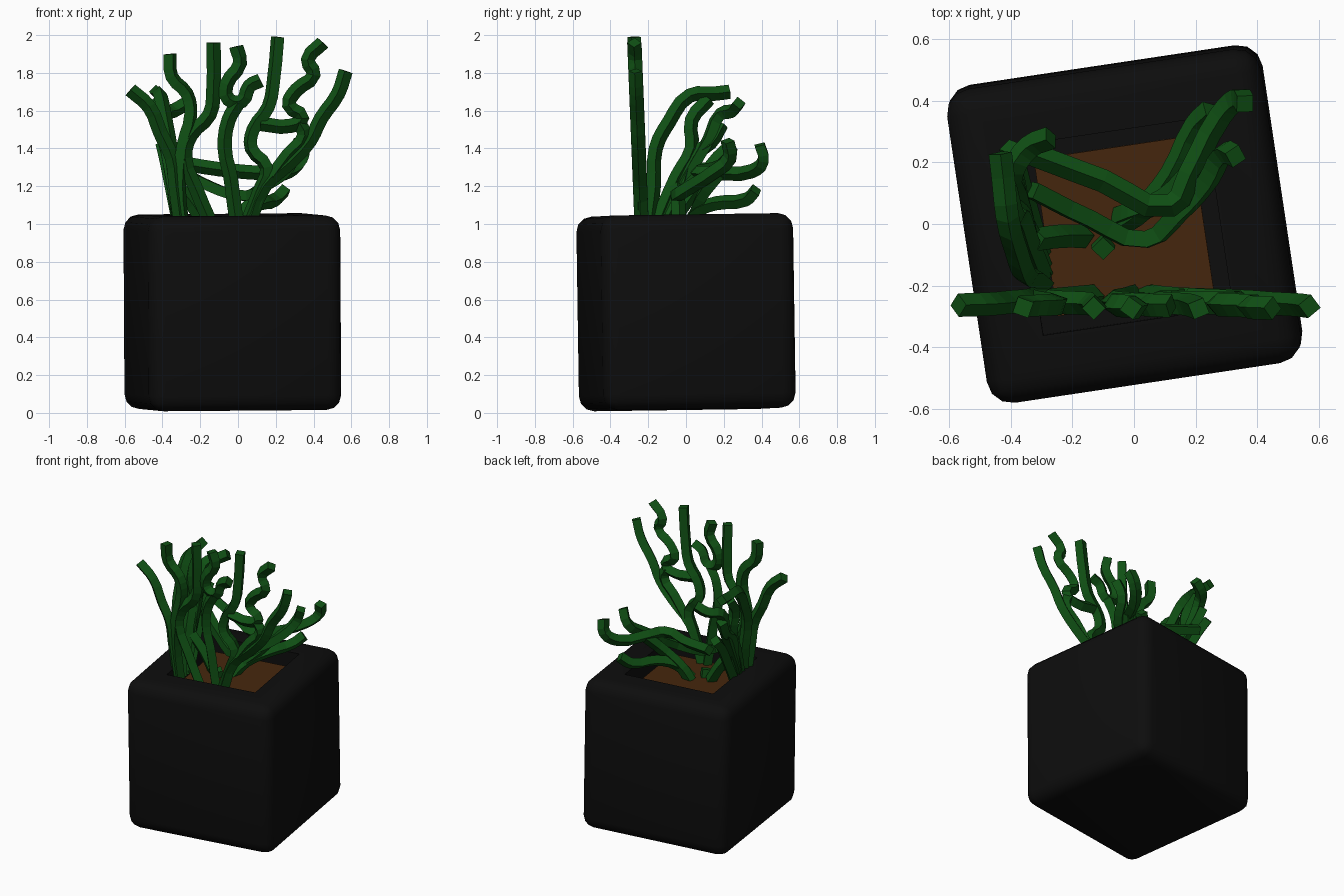
import bpy, bmesh, math
from mathutils import Matrix, Euler

if "Cube" in bpy.data.objects:
    bpy.data.objects.remove(bpy.data.objects["Cube"])


def material(name, col):
    m = bpy.data.materials.new(name)
    m.diffuse_color = (*col, 1)
    m.use_nodes = True
    m.node_tree.nodes["Principled BSDF"].inputs["Base Color"].default_value = m.diffuse_color
    return m


BLACK = material("black", (0.004, 0.004, 0.004))
BROWN = material("soil_brown", (0.06, 0.02, 0.004))
GREEN = material("plant_green", (0.005, 0.08, 0.007))

# slightly turned and tilted frame shared by pot and soil
FRAME = Matrix.Translation((-0.03, 0, 0.533)) @ Euler(
    (0.014, -0.008, math.radians(8.5))).to_matrix().to_4x4()


def add_mesh(name, bm, mat):
    me = bpy.data.meshes.new(name)
    bm.to_mesh(me)
    bm.free()
    ob = bpy.data.objects.new(name, me)
    me.materials.append(mat)
    bpy.context.collection.objects.link(ob)
    return ob


# pot: rounded cube with a square recess in the top
bm = bmesh.new()
bmesh.ops.create_cube(bm, size=1.03)
bmesh.ops.bevel(bm, geom=bm.edges[:], offset=0.08, segments=3, profile=0.5,
                affect='EDGES')
top = max(bm.faces, key=lambda f: f.calc_center_median().z)
bmesh.ops.inset_region(bm, faces=[top], thickness=0.175)
hole = bmesh.ops.extrude_face_region(bm, geom=[top])
bmesh.ops.translate(bm, vec=(0, 0, -0.14),
                    verts=[v for v in hole['geom'] if isinstance(v, bmesh.types.BMVert)])
bmesh.ops.delete(bm, geom=[top], context='FACES')
bm.transform(FRAME)
pot = add_mesh("pot", bm, BLACK)
bpy.context.view_layer.objects.active = pot
pot.select_set(True)
bpy.ops.object.shade_smooth_by_angle(angle=math.radians(35))
pot.select_set(False)

# soil slab inside the recess
bm = bmesh.new()
bmesh.ops.create_cube(bm, size=1, matrix=Matrix.Translation((0, 0, 0.41))
                      @ Matrix.Diagonal((0.515, 0.515, 0.06, 1)))
bm.transform(FRAME)
add_mesh("soil", bm, BROWN)


def plant(name, stems, r=0.038):
    """Square-section stems swept along smooth paths."""
    cu = bpy.data.curves.new(name, 'CURVE')
    cu.dimensions = '3D'
    cu.bevel_depth = r
    cu.bevel_resolution = 0
    cu.use_fill_caps = True
    cu.resolution_u = 3
    for pts in stems:
        s = cu.splines.new('BEZIER')
        s.use_smooth = False
        s.bezier_points.add(len(pts) - 1)
        for b, p in zip(s.bezier_points, pts):
            b.co = p
            b.handle_left_type = b.handle_right_type = 'AUTO'
    ob = bpy.data.objects.new(name, cu)
    cu.materials.append(GREEN)
    bpy.context.collection.objects.link(ob)
    bpy.context.view_layer.objects.active = ob
    ob.select_set(True)
    bpy.ops.object.convert(target='MESH')
    ob.select_set(False)


# front fan: flat in x/z, leaning slightly forward
front = [
    [(-.57, 1.71), (-.47, 1.62), (-.41, 1.48), (-.35, 1.35), (-.33, 1.2), (-.3, .97)],
    [(-.36, 1.9), (-.35, 1.78), (-.27, 1.69), (-.25, 1.58), (-.29, 1.42), (-.31, 1.2), (-.29, .97)],
    [(-.13, 1.96), (-.13, 1.72), (-.15, 1.58), (-.25, 1.47), (-.28, 1.35), (-.22, 1.18), (-.13, .97)],
    [(-.01, 1.94), (.01, 1.85), (-.06, 1.74), (-.05, 1.66), (.02, 1.65), (.06, 1.73), (.12, 1.76)],
    [(0, 1.64), (-.05, 1.55), (-.07, 1.4), (-.04, 1.25), (-.02, 1.1), (0, .97)],
    [(.21, 1.99), (.19, 1.78), (.16, 1.62), (.08, 1.5), (.07, 1.4), (.15, 1.3), (.11, 1.17), (.03, .97)],
    [(.45, 1.96), (.37, 1.87), (.4, 1.79), (.31, 1.71), (.27, 1.63), (.34, 1.56), (.28, 1.52), (.12, 1.53)],
    [(.32, 1.54), (.35, 1.47), (.27, 1.37), (.18, 1.25)],
    [(.57, 1.81), (.53, 1.69), (.44, 1.56), (.38, 1.44), (.27, 1.32), (.14, 1.2), (.05, .97)],
]
plant("front_fan", [[(x, -.235 - .04 * (z - 1), z) for x, z in s] for s in front])

# left fan: flat in y/z, leaning out to the left
left = [
    [(.23, 1.7), (.15, 1.69), (.02, 1.68), (-.09, 1.54), (-.16, 1.4), (-.17, 1.2), (-.2, .97)],
    [(.19, 1.53), (.13, 1.43), (.03, 1.36), (-.03, 1.2), (-.14, .97)],
    [(.12, 1.66), (.03, 1.55), (.03, 1.4), (-.05, 1.25), (-.17, .97)],
    [(.25, 1.42), (.17, 1.35), (.06, 1.2), (-.04, 1.06), (-.1, .97)],
]
fan = [[(-.3 - .13 * (z - 1) - .1 * (y + .2), y, z) for y, z in s] for s in left]
fan.append([(-.27, .28, 1.64), (-.34, .25, 1.6), (-.39, .18, 1.58),
            (-.38, .12, 1.45), (-.36, .05, 1.33), (-.33, -.08, 1.1), (-.3, -.15, .97)])
plant("left_fan", fan)

# low spreading plant reaching to the back right
plant("back_spray", [
    [(.36, .39, 1.42), (.34, .41, 1.34), (.28, .35, 1.28), (.18, .16, 1.27),
     (.12, .06, 1.27), (-.1, .14, 1.29), (-.34, .23, 1.33)],
    [(.33, .22, 1.44), (.29, .23, 1.35), (.24, .14, 1.27), (.14, .03, 1.2),
     (.04, -.05, 1.15), (-.15, .02, 1.2), (-.33, .11, 1.3)],
    [(.25, .37, 1.18), (.2, .32, 1.13), (.12, .16, 1.11), (.03, .05, 1.06), (-.04, 0, .97)],
    [(.2, .18, 1.27), (.1, .08, 1.14), (0, .04, 1.04), (-.05, .02, .96)],
    [(-.1, -.08, 1.02), (-.1, -.06, .94)],
    [(-.32, -.05, 1.2), (-.24, -.04, 1.1), (-.16, -.04, .97)],
])
